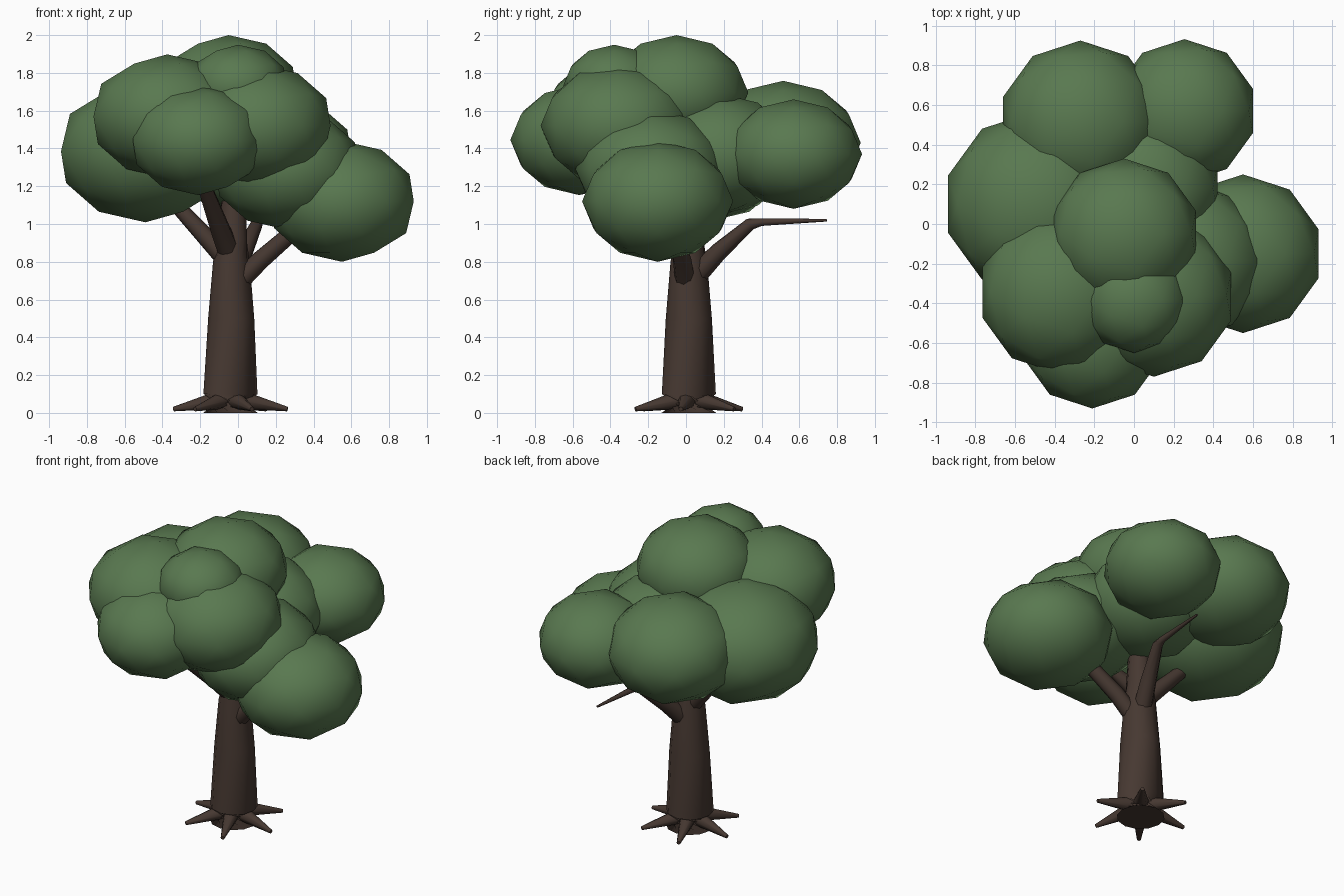
import bpy, bmesh, math
from mathutils import Vector, Matrix

cube = bpy.data.objects.get("Cube")
if cube:
    bpy.data.objects.remove(cube, do_unlink=True)


def material(name, rgb):
    mat = bpy.data.materials.new(name)
    mat.use_nodes = True
    mat.diffuse_color = (*rgb, 1)
    mat.node_tree.nodes["Principled BSDF"].inputs["Base Color"].default_value = (*rgb, 1)
    return mat


leaf_green = material("leaf_green", (0.10, 0.19, 0.08))
bark_brown = material("bark_brown", (0.062, 0.04, 0.031))


def finish(bm, name, mat, sharp_angle):
    mesh = bpy.data.meshes.new(name)
    bm.to_mesh(mesh)
    bm.free()
    mesh.materials.append(mat)
    obj = bpy.data.objects.new(name, mesh)
    bpy.context.collection.objects.link(obj)
    bpy.ops.object.select_all(action='DESELECT')
    obj.select_set(True)
    bpy.context.view_layer.objects.active = obj
    bpy.ops.object.shade_smooth_by_angle(angle=math.radians(sharp_angle))
    return obj


def limb(name, path, sides):
    """Tapered tube through (x, y, z, radius) stations, capped at both ends."""
    bm = bmesh.new()
    points = [Vector(p[:3]) for p in path]
    rings = []
    for i, point in enumerate(points):
        along = points[min(i + 1, len(points) - 1)] - points[max(i - 1, 0)]
        turn = along.to_track_quat('Z', 'Y').to_matrix().to_4x4()
        ring = bmesh.ops.create_circle(bm, segments=sides, radius=path[i][3],
                                       matrix=Matrix.Translation(point) @ turn)["verts"]
        rings.append(ring)
    for low, high in zip(rings, rings[1:]):
        for k in range(sides):
            n = (k + 1) % sides
            bm.faces.new((low[k], low[n], high[n], high[k]))
    bm.faces.new(rings[0])
    bm.faces.new(rings[-1])
    bmesh.ops.recalc_face_normals(bm, faces=bm.faces)
    return finish(bm, name, bark_brown, 50)


# Trunk, tapering into the crown
limb("trunk", [(-.04, .015, 0, .145), (-.04, .015, .1, .143), (-.036, .015, .5, .122),
               (-.035, .015, .8, .097), (-.03, .015, .92, .08), (-.02, .02, 1.25, .055)], 12)

# Roots spread evenly round the foot
for i in range(6):
    a = math.radians(60 * i - 8)
    dx, dy = math.cos(a), math.sin(a)
    limb(f"root_{i + 1}", [(-.04 + dx * .08, .015 + dy * .08, .065, .046),
                           (-.04 + dx * .305, .015 + dy * .305, .02, .012)], 8)

# Branches
limb("left_branch", [(-.03, .0, .66, .055), (.12, -.02, .81, .05), (.42, -.09, 1.07, .04)], 8)
limb("right_branch", [(-.05, .02, .80, .055), (-.15, .04, .91, .05), (-.40, .09, 1.18, .035)], 8)
limb("front_branch", [(-.05, -.01, .86, .06), (-.09, -.10, .96, .055), (-.20, -.42, 1.26, .035)], 8)
limb("back_branch", [(-.03, .03, .70, .06), (.03, .17, .85, .05), (.10, .34, 1.0, .033),
                     (.11, .40, 1.01, .02), (.13, .745, 1.02, .007)], 8)

# Leaf clumps: centre and radius, each a slightly flattened ball
clumps = {
    "top_clump": (-.05, -.05, 1.696, .38),
    "small_top_clump": (0, -.38, 1.733, .27),
    "front_left_clump": (.10, -.36, 1.52, .41),
    "front_clump": (-.21, -.565, 1.445, .365),
    "front_right_clump": (-.375, -.345, 1.57, .41),
    "right_clump": (-.49, .10, 1.385, .47),
    "back_right_clump": (-.27, .515, 1.43, .41),
    "back_left_clump": (.255, .57, 1.37, .362),
    "low_left_clump": (.55, -.15, 1.12, .40),
    "middle_left_clump": (.26, -.185, 1.29, .40),
    "centre_clump": (.04, .18, 1.37, .40),
}
for name, (x, y, z, r) in clumps.items():
    bm = bmesh.new()
    place = Matrix.Translation((x, y, z)) @ Matrix.Diagonal((1, 1, .8, 1))
    bmesh.ops.create_icosphere(bm, subdivisions=2, radius=r, matrix=place)
    finish(bm, name, leaf_green, 60)
